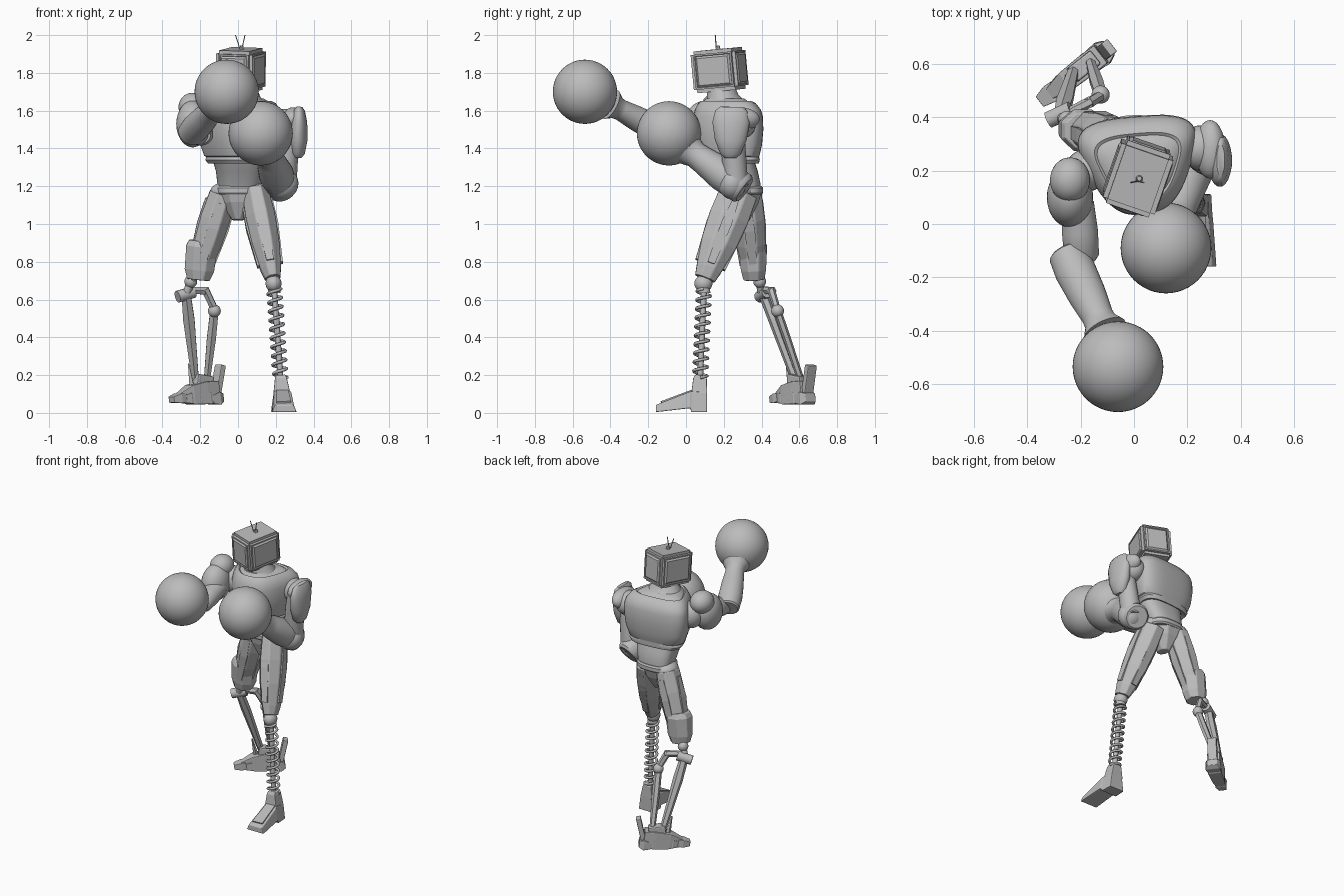
import bpy, bmesh, math
from mathutils import Vector, Matrix

old = bpy.data.objects.get("Cube")
if old:
    bpy.data.objects.remove(old, do_unlink=True)

COLOUR = (0.5, 0.5, 0.5, 1)
grey = bpy.data.materials.new("plain grey")
grey.use_nodes = True
grey.diffuse_color = COLOUR
grey.node_tree.nodes["Principled BSDF"].inputs["Base Color"].default_value = COLOUR


def finish(name, bm, smooth=False, bevel=0):
    bmesh.ops.recalc_face_normals(bm, faces=bm.faces)
    mesh = bpy.data.meshes.new(name)
    bm.to_mesh(mesh)
    bm.free()
    mesh.materials.append(grey)
    ob = bpy.data.objects.new(name, mesh)
    bpy.context.collection.objects.link(ob)
    if bevel:
        mod = ob.modifiers.new("edge", "BEVEL")
        mod.width, mod.segments = bevel, 2
    if smooth:
        bpy.ops.object.select_all(action="DESELECT")
        ob.select_set(True)
        bpy.context.view_layer.objects.active = ob
        bpy.ops.object.shade_smooth_by_angle(angle=math.radians(38))
    return ob


def skin(bm, rings):
    """Join rings of points into a closed solid."""
    loops = [[bm.verts.new(p) for p in r] for r in rings]
    n = len(loops[0])
    for a, b in zip(loops, loops[1:]):
        for i in range(n):
            j = (i + 1) % n
            bm.faces.new((a[i], a[j], b[j], b[i]))
    bm.faces.new(loops[0])
    bm.faces.new(loops[-1])


def frame(a, b, hint):
    z = (b - a).normalized()
    x = (hint - z * hint.dot(z)).normalized()
    return x, z.cross(x), z


def limb(name, a, b, profile, sides=8, smooth=False, hint=(1, 0, 0), bevel=0):
    """Loft from a to b; profile rows are (fraction, half width, half depth)."""
    a, b = Vector(a), Vector(b)
    x, y, _ = frame(a, b, Vector(hint))
    bm = bmesh.new()
    rings = []
    for t, rx, ry in profile:
        ring = []
        for i in range(sides):
            ang = math.tau * (i + 0.5) / sides
            k = 1 / math.cos(math.pi / sides) if sides < 12 else 1
            ring.append(a.lerp(b, t) + x * rx * k * math.cos(ang) + y * ry * k * math.sin(ang))
        rings.append(ring)
    skin(bm, rings)
    return finish(name, bm, smooth, bevel)


def rod(name, a, b, r, sides=12):
    return limb(name, a, b, [(0, r, r), (1, r, r)], sides, True)


def ball(name, loc, radii, rot=(0, 0, 0), seg=28):
    bm = bmesh.new()
    bmesh.ops.create_uvsphere(bm, u_segments=seg, v_segments=seg // 2, radius=1)
    bmesh.ops.scale(bm, vec=radii, verts=bm.verts)
    ob = finish(name, bm, True)
    ob.location = loc
    ob.rotation_euler = [math.radians(d) for d in rot]
    return ob


def box(name, loc, size, rot=(0, 0, 0), bevel=0):
    bm = bmesh.new()
    bmesh.ops.create_cube(bm, size=1)
    bmesh.ops.scale(bm, vec=size, verts=bm.verts)
    ob = finish(name, bm, False, bevel)
    ob.location = loc
    ob.rotation_euler = [math.radians(d) for d in rot]
    return ob


def body(name, sections, taper, yaw=0, square=.75, n=48):
    """Stack of rounded sections (z, cx, cy, rx, ry), narrowed to the front by taper."""
    bm = bmesh.new()
    turn = Matrix.Rotation(math.radians(yaw), 3, "Z")
    rings = []
    for z, cx, cy, rx, ry in sections:
        ring = []
        for i in range(n):
            c, s = math.cos(math.tau * i / n), math.sin(math.tau * i / n)
            px = math.copysign(abs(c) ** square, c)
            py = math.copysign(abs(s) ** square, s)
            p = turn @ Vector((rx * px * (1 + taper * (py - 0.5)), ry * py, 0))
            ring.append(p + Vector((cx, cy, z)))
        rings.append(ring)
    skin(bm, rings)
    return finish(name, bm, True)


# Torso
body("chest", [(1.335, .02, .235, .14, .12), (1.32, .02, .235, .18, .147), (1.34, .02, .23, .195, .157),
               (1.355, .02, .23, .19, .153), (1.36, .02, .225, .20, .16), (1.42, .02, .22, .222, .178),
               (1.50, .02, .22, .232, .185), (1.57, .02, .22, .232, .182), (1.605, .02, .22, .222, .172),
               (1.64, .02, .215, .195, .15), (1.652, .02, .21, .17, .13), (1.645, .02, .21, .16, .12),
               (1.665, .02, .205, .125, .10)], .3, 5, .66)
body("waist", [(1.17, .012, .30, .118, .092), (1.21, .012, .295, .125, .10), (1.28, .02, .265, .142, .115),
               (1.34, .02, .24, .16, .12)], .1)
body("belt", [(1.155, .01, .30, .12, .10), (1.165, .01, .30, .128, .108), (1.19, .01, .30, .128, .108),
              (1.20, .01, .30, .12, .10)], .05)
limb("pelvis", (0, .30, 1.17), (0, .29, 1.02), [(0, .115, .10), (.4, .09, .085), (1, .03, .045)], 8, bevel=.006)
limb("neck", (.02, .2, 1.64), (.02, .18, 1.74), [(0, .125, .105), (.3, .10, .085), (1, .07, .07)], 24, True)

# Box head with framed, raised panels on its four sides
bm = bmesh.new()
bmesh.ops.create_cube(bm, size=1)
bmesh.ops.scale(bm, vec=(.205, .25, .222), verts=bm.verts)
bmesh.ops.bevel(bm, geom=bm.edges[:], offset=.018, segments=2, affect="EDGES")
bm.normal_update()
panels = [f for f in bm.faces if f.calc_area() > .02 and abs(f.normal.z) < .5]
for inset, depth in ((.012, 0), (.004, -.005), (.014, .009)):
    bmesh.ops.inset_individual(bm, faces=panels, thickness=inset, depth=depth)
head = finish("head", bm)
head.location = (.015, .178, 1.815)
head.rotation_euler = (math.radians(5), math.radians(2), math.radians(-19))
limb("antenna_base", (.02, .17, 1.92), (.02, .17, 1.945), [(0, .014, .014), (1, .008, .008)], 8)
for s in (-1, 1):
    rod("antenna_wire", (.015 + s * .006, .16, 1.93), (.012 + s * .025, .155, 2), .0025, 6)

# Right arm, stretched forward
ball("right_shoulder", (-.24, .10, 1.53), (.087, .112, .125), (-15, 0, 0))
ball("right_shoulder_pad", (-.24, .165, 1.62), (.075, .085, .075), (0, -35, 0))
ball("right_shoulder_joint", (-.18, .2, 1.53), (.08, .08, .09))
limb("right_upper_arm", (-.21, .08, 1.51), (-.195, -.14, 1.47),
     [(0, .06, .06), (.5, .068, .065), (.9, .066, .06), (1, .05, .045)], 24, True)
ball("right_elbow", (-.21, -.12, 1.475), (.055, .05, .055))
limb("right_forearm", (-.255, -.105, 1.475), (-.08, -.46, 1.665),
     [(0, .06, .058), (.02, .07, .068), (.2, .078, .072), (.45, .072, .066), (.68, .06, .056), (.74, .062, .06),
      (.83, .085, .085)], 28, True)
ball("right_glove", (-.06, -.535, 1.70), (.17, .17, .17), seg=48)

# Left arm, bent in front of the chest
ball("left_shoulder_joint", (.25, .285, 1.53), (.075, .085, .08))
ball("left_shoulder_pad", (.285, .28, 1.555), (.055, .11, .065), (0, 25, 0))
limb("left_shoulder_shell", (.315, .235, 1.35), (.325, .24, 1.62),
     [(0, .02, .03), (.08, .038, .055), (.35, .05, .085), (.7, .045, .10), (.93, .03, .085), (1, .015, .06)], 20, True)
limb("left_upper_arm", (.285, .24, 1.55), (.24, .265, 1.2),
     [(0, .05, .06), (.3, .06, .065), (.6, .06, .065), (1, .07, .065)], 24, True)
ball("left_elbow", (.235, .245, 1.215), (.085, .075, .085))
limb("left_forearm", (.235, .31, 1.18), (.125, -.08, 1.46),
     [(0, .07, .072), (.03, .082, .085), (.3, .092, .09), (.55, .076, .074), (.66, .07, .07), (.74, .083, .083),
      (.82, .108, .108)], 28, True)
ball("left_glove", (.12, -.09, 1.48), (.17, .17, .17), seg=48)

# Thighs with raised strips
THIGH = [(0, .07, .10), (.3, .078, .105), (.6, .072, .095), (.88, .055, .068), (1, .04, .055)]
for side, hip, knee, k in (("left", (.09, .28, 1.17), (.185, .10, .71), 1),
                           ("right", (-.08, .32, 1.16), (-.215, .36, .72), .8)):
    limb(side + "_thigh", hip, knee, [(t, w, d * k) for t, w, d in THIGH], 8, bevel=.006)
    a, b = Vector(hip), Vector(knee)
    x, y, z = frame(a, b, Vector((1, 0, 0)))
    for d in (x * .072, x * -.072, y * .092 * k, y * -.092 * k):
        limb(side + "_thigh_strip", a + (b - a) * .1 + d * .98, a + (b - a) * .84 + d * .76,
             [(0, .012, .016), (.4, .022, .028), (1, .014, .02)], 4, hint=d)
    ball(side + "_hip", a - z * .01, (.07, .08, .05))
limb("right_knee_cuff", (-.188, .35, .91), (-.21, .36, .705),
     [(0, .07, .065), (.15, .083, .078), (.75, .078, .066), (1, .06, .055)], 8, bevel=.005)

# Spring leg
rod("left_knee_mount", (.18, .10, .76), (.185, .095, .68), .032)
ball("left_knee", (.188, .092, .685), (.042, .048, .045))
top, low = Vector((.192, .095, .655)), Vector((.225, .075, .185))
rod("spring_core", top, low, .016)
limb("spring_cap", top + Vector((0, 0, .02)), top - Vector((0, 0, .02)), [(0, .03, .03), (1, .035, .035)], 16, True)
x, y, _ = frame(top, low, Vector((1, 0, 0)))
curve = bpy.data.curves.new("spring", "CURVE")
curve.dimensions, curve.bevel_depth, curve.bevel_resolution = "3D", .0085, 1
TURNS, STEP = 10, 20
line = curve.splines.new("POLY")
line.points.add(TURNS * STEP)
for i, p in enumerate(line.points):
    ang = math.tau * i / STEP
    p.co = (*(top.lerp(low, i / (TURNS * STEP)) + (x * math.cos(ang) + y * math.sin(ang)) * .036), 1)
coil = bpy.data.objects.new("spring", curve)
bpy.context.collection.objects.link(coil)
curve.materials.append(grey)
bpy.ops.object.select_all(action="DESELECT")
coil.select_set(True)
bpy.context.view_layer.objects.active = coil
bpy.ops.object.convert(target="MESH")
bpy.ops.object.shade_smooth()

# Wedge foot under the spring, with an arched sole
limb("left_ankle", (.226, .075, .20), (.232, .07, .10), [(0, .026, .026), (.2, .032, .036), (1, .045, .042)], 4,
     bevel=.004)
bm = bmesh.new()
skin(bm, [[Vector((x0 + s * w, y0, z)) for s, z in ((-1, sole), (1, sole), (.75, h), (-.75, h))]
          for x0, y0, w, h, sole in ((.235, .112, .055, .11, .004), (.235, .03, .06, .115, .004),
                                     (.237, .02, .06, .112, .025), (.245, -.16, .066, .042, .004))])
finish("left_foot", bm, False, .005)
limb("left_foot_ridge", (.235, .03, .112), (.243, -.13, .052), [(0, .032, .01), (1, .038, .01)], 4)

# Rod-built lower right leg
rod("right_knee_pin", (-.225, .365, .74), (-.25, .39, .69), .024)
ball("right_knee", (-.25, .39, .695), (.034, .034, .034))
rod("right_knee_link", (-.25, .39, .69), (-.28, .405, .615), .022)
rod("right_crossbar", (-.32, .39, .615), (-.235, .43, .64), .032)
limb("right_main_strut", (-.275, .41, .63), (-.225, .58, .17), [(0, .024, .024), (.3, .03, .022), (1, .018, .018)], 6)
limb("right_arch", (-.24, .42, .65), (-.16, .46, .645), [(0, .018, .016), (1, .02, .018)], 6, hint=(0, 0, 1))
limb("right_arch_end", (-.175, .45, .655), (-.12, .485, .54), [(0, .02, .018), (1, .018, .016)], 6)
ball("right_strut_joint", (-.125, .485, .54), (.034, .034, .034))
limb("right_rear_strut", (-.125, .485, .54), (-.165, .61, .17), [(0, .022, .018), (.4, .024, .018), (1, .016, .016)], 6)

# Right foot: a rising wedge over overlapping sole plates
toe, heel = Vector((-.345, .465, .07)), Vector((-.10, .655, .07))
for i in range(5):
    t = i / 4
    start = toe.lerp(heel, t * .8 - .03)
    limb("right_foot_plate", start, start + (heel - toe) * .25 + Vector((0, 0, .012)),
         [(0, .016 + .006 * t, .024 + .02 * t), (.6, .026 + .008 * t, .036 + .012 * t), (1, .022, .034)],
         4, hint=(0, 0, 1), bevel=.003)
limb("right_foot_top", toe + Vector((.02, .016, .015)), heel + Vector((-.02, -.015, .045)),
     [(0, .012, .02), (.35, .052, .04), (.7, .06, .044), (1, .055, .042)], 4, hint=(0, 0, 1), bevel=.005)
box("right_ankle", (-.19, .59, .16), (.11, .065, .08), (0, 8, 38), .008)
box("right_heel_fin", (-.105, .652, .18), (.032, .06, .15), (0, 12, 38), .005)
limb("right_ankle_spike", (-.245, .55, .14), (-.262, .53, .26), [(0, .012, .012), (1, .003, .003)], 4)
